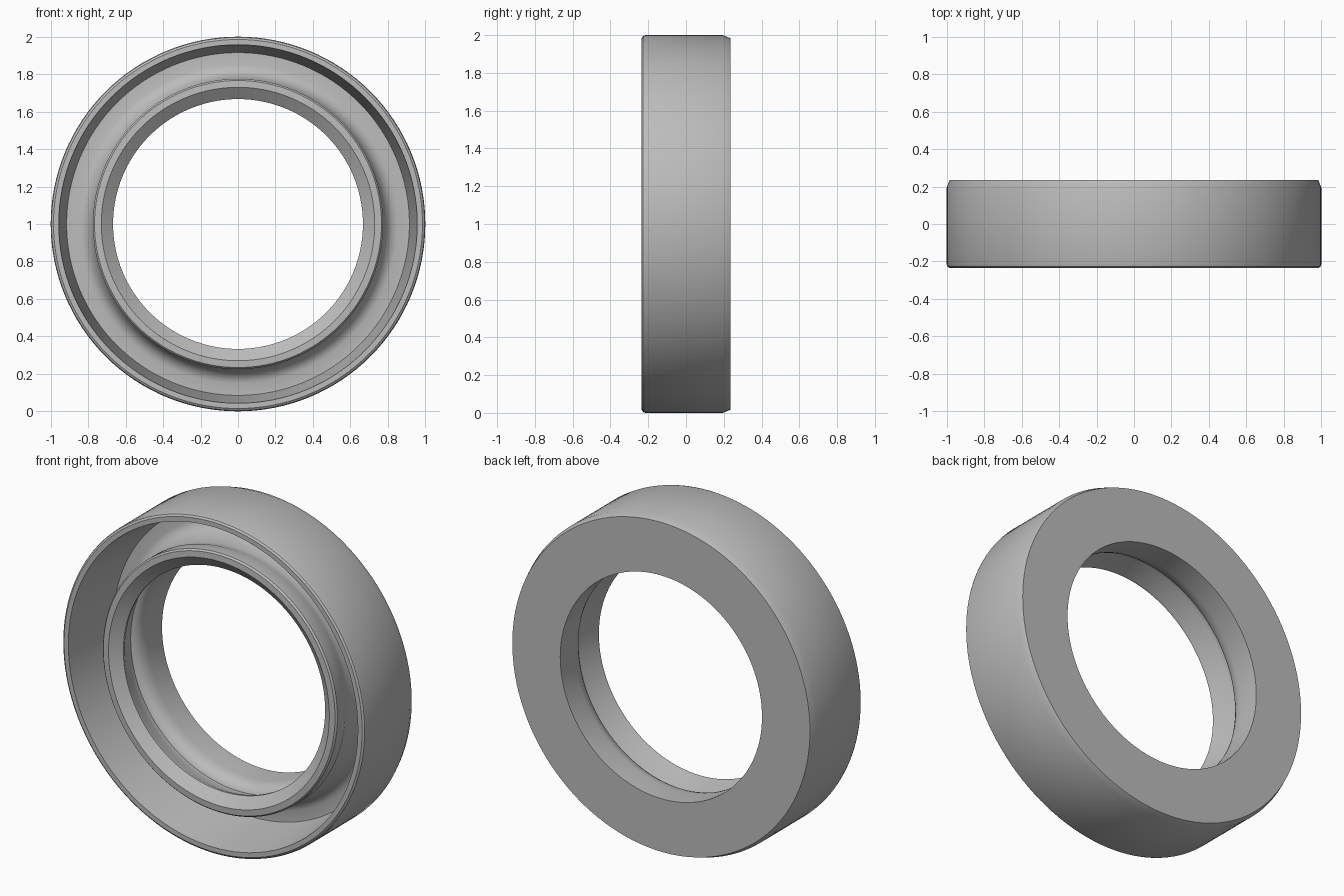
import bpy, bmesh, math
from mathutils import Vector

if "Cube" in bpy.data.objects:
    bpy.data.objects.remove(bpy.data.objects["Cube"])

SEGMENTS = 128

rubber = bpy.data.materials.new("mid grey rubber")
rubber.diffuse_color = (0.5, 0.5, 0.5, 1.0)
rubber.use_nodes = True
rubber.node_tree.nodes["Principled BSDF"].inputs["Base Color"].default_value = rubber.diffuse_color


def lathe(name, profile, material):
    """Spin a closed (radius, y) section round the y axis, centred at z = 1."""
    bm = bmesh.new()
    verts = [bm.verts.new((r, y, 0)) for r, y in profile]
    edges = [bm.edges.new((v, verts[(i + 1) % len(verts)])) for i, v in enumerate(verts)]
    bmesh.ops.spin(bm, geom=verts + edges, cent=(0, 0, 0), axis=(0, 1, 0),
                   angle=math.tau, steps=SEGMENTS, use_merge=False)
    bmesh.ops.remove_doubles(bm, verts=bm.verts[:], dist=0.0005)
    bmesh.ops.translate(bm, verts=bm.verts[:], vec=Vector((0, 0, 1)))
    bmesh.ops.recalc_face_normals(bm, faces=bm.faces[:])
    mesh = bpy.data.meshes.new(name)
    bm.to_mesh(mesh)
    bm.free()
    mesh.materials.append(material)
    obj = bpy.data.objects.new(name, mesh)
    bpy.context.collection.objects.link(obj)
    bpy.context.view_layer.objects.active = obj
    obj.select_set(True)
    bpy.ops.object.shade_smooth_by_angle(angle=math.radians(32))
    obj.select_set(False)
    return obj


# outer case: rounded front rim, chamfered back edge
case = [(0.667, 0.235), (0.984, 0.235), (1.0, 0.195), (1.0, -0.215),
        (0.996, -0.227), (0.985, -0.235), (0.957, -0.235)]

# front channel: tapered wall, floor and fillet up to the lip
channel = [(0.915, 0.13), (0.85, 0.13), (0.828, 0.124), (0.807, 0.11),
           (0.79, 0.088), (0.778, 0.058), (0.768, 0.02), (0.76, -0.03)]

# sealing lip: outer bead, flat nose, cone to the contact edge
lip = [(0.763, -0.065), (0.775, -0.095), (0.775, -0.168), (0.766, -0.178),
       (0.73, -0.18), (0.667, -0.13), (0.668, -0.115)]

# groove behind the lip, rounding over into the bore
bore = [(0.718, -0.02), (0.718, 0.012), (0.705, 0.018), (0.69, 0.03),
        (0.678, 0.05), (0.67, 0.075), (0.667, 0.1)]

lathe("seal_ring", case + channel + lip + bore, rubber)
